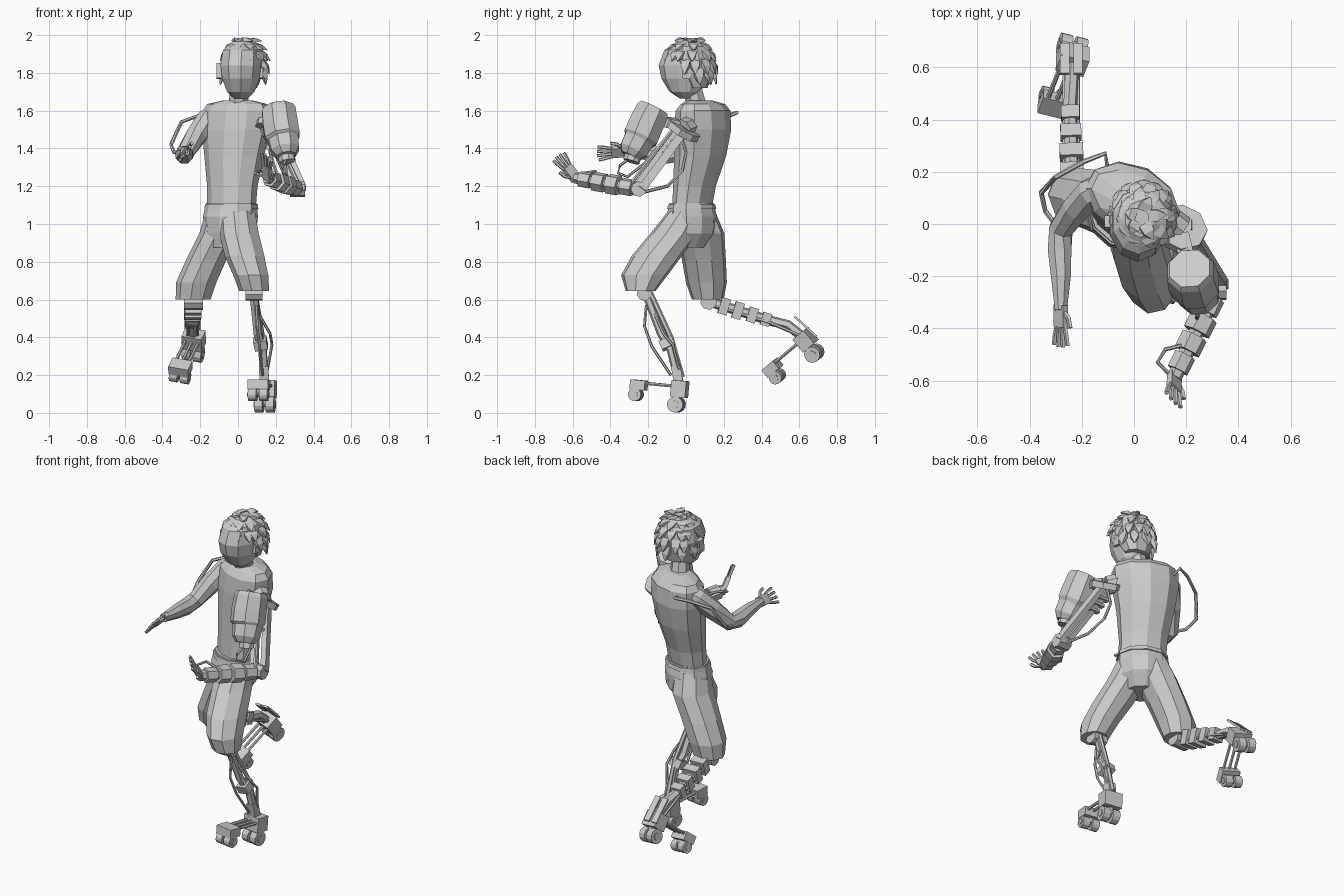
import bpy, bmesh, math, random
from mathutils import Vector as V

random.seed(4)
if "Cube" in bpy.data.objects:
    bpy.data.objects.remove(bpy.data.objects["Cube"])

grey = bpy.data.materials.new("plain grey")
grey.use_nodes = True
COLOUR = (0.6, 0.6, 0.6, 1)
grey.diffuse_color = COLOUR
grey.node_tree.nodes["Principled BSDF"].inputs["Base Color"].default_value = COLOUR

X, Y, Z = V((1, 0, 0)), V((0, 1, 0)), V((0, 0, 1))


def finish(name, bm):
    bmesh.ops.recalc_face_normals(bm, faces=bm.faces)
    mesh = bpy.data.meshes.new(name)
    bm.to_mesh(mesh)
    bm.free()
    mesh.materials.append(grey)
    obj = bpy.data.objects.new(name, mesh)
    bpy.context.collection.objects.link(obj)
    return obj


def sweep(name, rings, sides=8, hint=X, axis=None):
    """Loft through rings (x, y, z, half width along hint, half depth)."""
    bm = bmesh.new()
    pts = [V(r[:3]) for r in rings]
    loops = []
    for i, r in enumerate(rings):
        d = axis or (pts[min(i + 1, len(pts) - 1)] - pts[max(i - 1, 0)]).normalized()
        u = (hint - d * hint.dot(d)).normalized()
        w = d.cross(u)
        loop = []
        for k in range(sides):
            a = math.tau * (k + 0.5) / sides
            loop.append(bm.verts.new(pts[i] + u * r[3] * math.cos(a) + w * r[-1] * math.sin(a)))
        loops.append(loop)
    for a, b in zip(loops, loops[1:]):
        for k in range(sides):
            j = (k + 1) % sides
            bm.faces.new((a[k], a[j], b[j], b[k]))
    bm.faces.new(loops[0][::-1])
    bm.faces.new(loops[-1])
    return finish(name, bm)


def tube(name, pts, r, sides=6, hint=V((0.31, 0.2, 0.93))):
    return sweep(name, [(*p, r) for p in pts], sides, hint)


def bar(name, a, b, w, h, hint=X):
    """Box running from a to b, w wide along hint and h deep."""
    k = math.sqrt(0.5)
    return sweep(name, [(*a, w * k, h * k), (*b, w * k, h * k)], 4, hint)


# Torso, twisted so its left shoulder comes forward
across = V((0.89, -0.45, 0))
sweep("torso", [(-.035, .03, 1.07, .135, .095), (-.03, .045, 1.2, .14, .105),
                (-.02, .075, 1.36, .165, .13), (-.01, .088, 1.5, .19, .14),
                (-.005, .09, 1.6, .192, .13), (-.005, .09, 1.635, .17, .1),
                (0, .07, 1.655, .08, .06)], 10, across, Z)
sweep("neck", [(0, .06, 1.6, .06), (.012, .03, 1.74, .05)], 8)

# Head tipped down, with ears and tufted hair
sweep("head", [(.015, .005, 1.665, .038, .038), (.015, -.005, 1.7, .077, .082),
               (.015, -.005, 1.77, .104, .125), (.015, 0, 1.84, .113, .145),
               (.02, .01, 1.92, .105, .125), (.025, .02, 1.965, .06, .07)], 10, X, Z)
for name, x in (("right_ear", -.1), ("left_ear", .12)):
    bar(name, (x, .01, 1.85), (x, 0, 1.77), .025, .045)
sweep("hair_cap", [(.03, .06, 1.72, .075, .055), (.03, .04, 1.8, .11, .1),
                   (.03, .025, 1.88, .12, .125), (.032, .02, 1.94, .098, .108),
                   (.035, .02, 1.972, .045, .05)], 9, X, Z)
centre = V((.03, .025, 1.84))
for row, (lat, count) in enumerate(((1.3, 5), (.95, 9), (.6, 12), (.2, 13), (-.15, 9))):
    for k in range(count):
        a = math.tau * (k + random.random() * .6) / count
        if lat < .5 and math.sin(a) < -.35:
            continue
        out = V((math.cos(a) * math.cos(lat), math.sin(a) * math.cos(lat), math.sin(lat)))
        base = centre + V((out.x * .1, out.y * .11, out.z * .13))
        flow = V((math.cos(a) + .3, math.sin(a) - .1, 0)) * math.sin(max(lat, 0))
        tip = base + out * .027 + flow * .05 - Z * .08 * math.cos(lat)
        tip.z = min(tip.z, 1.998)
        middle = base.lerp(tip, .5) + out * .006
        sweep(f"hair_tuft_{row}_{k}", [(*base, .036, .02), (*middle, .03, .016),
                                       (*tip, .003, .003)], 4, out.cross(Z + X * .1))

# Shorts with a belt
sweep("shorts_hips", [(-.035, .03, 1.11, .14, .11), (-.04, .03, 1.04, .15, .13),
                      (-.04, .03, .95, .14, .125), (-.05, .01, .875, .1, .09)], 10, across, Z)
sweep("belt", [(-.035, .03, 1.08, .148, .125), (-.035, .03, 1.103, .145, .12)], 10, across, Z)
sweep("left_shorts_leg", [(-.005, .01, 1.07, .1, .105), (.008, -.06, .95, .108, .13),
                          (.038, -.155, .83, .108, .135), (.07, -.22, .73, .096, .125),
                          (.088, -.24, .645, .082, .08)], 9, X, Z)
sweep("right_shorts_leg", [(-.075, .045, 1.07, .095, .11), (-.095, .075, .95, .11, .13),
                           (-.165, .095, .81, .11, .118), (-.218, .108, .69, .11, .11),
                           (-.235, .115, .6, .095, .085)], 9, X, Z)


def hand(side, wrist, point, spread):
    """Flat palm, four fanned fingers and a thumb."""
    wrist, d = V(wrist), V(point).normalized()
    s = V(spread)
    s = (s - d * s.dot(d)).normalized()
    bar(side + "_palm", wrist - d * .01, wrist + d * .075, .06, .025, s)
    for k in range(4):
        o = (k - 1.5) / 1.5
        root = wrist + d * .07 + s * o * .025
        mid = root + d * .04 + s * o * .012
        tube(f"{side}_finger_{k + 1}", [root, mid, mid + d * (.045 - abs(o) * .01) + s * o * .006], .009, 5)
    root = wrist + d * .02 + s * .025
    tube(side + "_thumb", [root, root + d * .02 + s * .025, root + d * .055 + s * .035], .01, 5)


# Right arm, with the tube that loops from the back to the elbow
sweep("right_arm", [(-.11, .14, 1.59, .055), (-.16, .12, 1.55, .062), (-.22, .06, 1.47, .058),
                    (-.28, -.02, 1.375, .048), (-.285, -.1, 1.365, .049),
                    (-.28, -.2, 1.375, .041), (-.28, -.33, 1.385, .025)], 8, Z)
hand("right", (-.28, -.32, 1.385), (0, -1, -.08), (.6, 0, .8))
tube("right_arm_tube", [(-.1, .2, 1.56), (-.11, .27, 1.59), (-.19, .24, 1.58), (-.3, .18, 1.54),
                        (-.355, .12, 1.42), (-.34, .05, 1.38), (-.28, -.03, 1.37)], .01)

# Left arm: shoulder plate, twin struts, banded forearm
shoulder, elbow, wrist = V((.18, -.02, 1.5)), V((.32, -.25, 1.185)), V((.155, -.585, 1.243))
tilt = V((.2, .5, .82)).normalized()
tube("shoulder_joint", [V((.09, .05, 1.53)), shoulder], .055, 8)
tube("shoulder_plate", [shoulder - tilt * .018, shoulder + tilt * .018], .1, 8)
for k, o in enumerate((-.026, .026)):
    off = V((o, o * .6, 0))
    bar(f"left_arm_strut_{k + 1}", shoulder + off, elbow + off, .032, .045)
tube("left_arm_piston", [shoulder - Y * .05, elbow - Y * .04 + Z * .03], .011)
tube("left_elbow", [elbow - X * .045, elbow + X * .035], .042, 8)
tube("left_forearm", [elbow, wrist], .03, 6)
for k, (t, r) in enumerate(((.18, .046), (.4, .055), (.62, .052), (.84, .043))):
    c, h = elbow.lerp(wrist, t), (wrist - elbow) * .088
    tube(f"left_forearm_band_{k + 1}", [c - h, c + h], r, 6)
hand("left", wrist, (-.005, -.125, .16), (.55, -.55, -.43))

# Shoulder pod with nozzle and cables
sweep("pod", [(.213, -.17, 1.615, .084), (.216, -.18, 1.595, .096), (.225, -.215, 1.52, .1),
              (.235, -.24, 1.46, .1), (.24, -.25, 1.445, .086), (.25, -.28, 1.39, .08),
              (.255, -.295, 1.36, .055)], 8, X)
tube("pod_nozzle", [(.25, -.27, 1.39), (.262, -.29, 1.33)], .045, 8)
bar("pod_bracket", (.18, -.04, 1.52), (.21, -.17, 1.55), .06, .05)
tube("pod_cable", [(.262, -.28, 1.36), (.24, -.35, 1.31), (.24, -.36, 1.27), (.26, -.31, 1.25),
                   (.25, -.22, 1.32), (.21, -.12, 1.44)], .008)
tube("arm_cable", [(.17, -.03, 1.48), (.17, 0, 1.38), (.2, -.02, 1.28), (.25, -.1, 1.2),
                   (.31, -.22, 1.17)], .009)
tube("wrist_cable", [(.21, -.46, 1.24), (.12, -.48, 1.28), (.09, -.53, 1.27), (.14, -.58, 1.25)], .008)
for k in range(3):
    c = shoulder.lerp(elbow, .2 + k * .1)
    bar(f"arm_rung_{k + 1}", c - X * .07, c + X * .03, .02, .03, Z)


def skate(side, heel, toe, up):
    """Heel and toe blocks joined by rods, each on a pair of wheels."""
    heel, toe, up = V(heel), V(toe), V(up)
    f = (toe - heel).normalized()
    up = (up - f * up.dot(f)).normalized()
    s = f.cross(up)
    for part, c, h, drop, r in (("heel", heel, .088, .084, .043), ("toe", toe, .052, .052, .035)):
        bar(f"{side}_{part}_block", c - f * .04, c + f * .04, .11, h, s)
        for k, o in enumerate((-.03, .03)):
            hub = c - up * drop + s * o + f * .01
            tube(f"{side}_{part}_wheel_{k + 1}", [hub - s * .022, hub + s * .022], r, 12, up)
            tube(f"{side}_{part}_hub_{k + 1}", [hub - s * .027, hub + s * .027], r * .5, 8, up)
        tube(f"{side}_{part}_axle", [c, c - up * drop], .02, 6, f)
    for k, o in enumerate((-.035, 0, .035)):
        off = s * o + up * .012
        tube(f"{side}_foot_rod_{k + 1}", [heel + off, toe + off], .009, 6, up)


# Left leg, standing
tube("left_knee", [(.04, -.22, .635), (.13, -.22, .635)], .042, 8)
tube("left_shin", [(.08, -.22, .66), (.105, -.13, .42), (.13, -.08, .34), (.14, -.035, .16)], .024, 6)
tube("left_shin_brace", [(.09, -.19, .64), (.13, -.08, .4), (.14, -.02, .19)], .014, 6)
bar("left_shin_cuff", (.115, -.11, .39), (.125, -.09, .345), .07, .075)
bar("left_ankle", (.135, -.055, .25), (.14, -.04, .16), .05, .05)
tube("left_shin_tube", [(.1, -.21, .57), (.1, -.22, .46), (.115, -.18, .35), (.13, -.08, .2)], .008)
tube("left_side_tube", [(.1, -.17, .54), (.17, -.12, .42), (.18, -.07, .36), (.15, -.03, .2)], .008)
skate("left", (.145, -.033, .127), (.11, -.25, .148), Z)

# Right leg, kicked up behind
knee, ankle = V((-.235, .12, .59)), V((-.245, .45, .487))
tube("right_knee", [knee - X * .05, knee + X * .05], .045, 8)
tube("right_shin", [knee, ankle, (-.24, .54, .465), (-.235, .62, .4)], .027, 6)
for k, (t, h) in enumerate(((.25, .088), (.47, .09), (.7, .08), (.92, .07))):
    c, d = knee.lerp(ankle, t), (ankle - knee) * .07
    bar(f"right_shin_band_{k + 1}", c - d, c + d, h, h)
for k, x in enumerate((-.265, -.215)):
    tube(f"right_shin_rod_{k + 1}", [(x, .14, .57), (x, .45, .475), (x, .6, .41)], .009)
    bar(f"right_heel_fin_{k + 1}", (x, .575, .51), (x, .69, .405), .035, .012)
skate("right", (-.235, .633, .387), (-.305, .458, .24), (0, -.6, .8))
